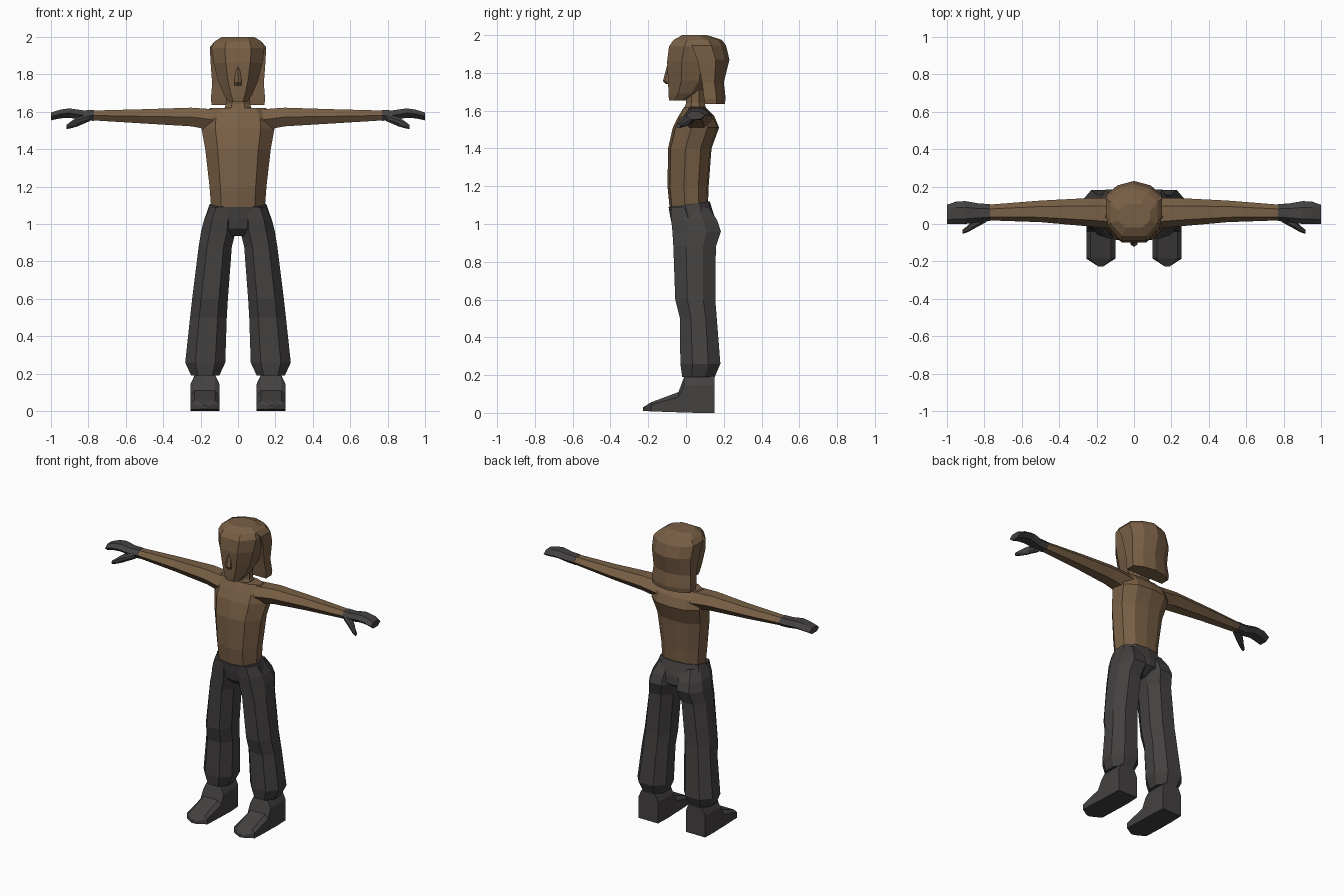
import bpy, bmesh
from mathutils import Vector


def material(name, rgb):
    m = bpy.data.materials.new(name)
    m.diffuse_color = (*rgb, 1)
    return m


BROWN = material("warm brown", (0.19, 0.115, 0.06))
DARK = material("charcoal", (0.058, 0.052, 0.052))

# Cross-section templates in a -1..1 square
OCT = [(-.5, -1), (.5, -1), (1, -.4), (1, .4), (.5, 1), (-.5, 1), (-1, .4), (-1, -.4)]
BODY = [(0, -1), (.62, -.88), (1, -.2), (.92, .5), (.55, .92), (0, 1),
        (-.55, .92), (-.92, .5), (-1, -.2), (-.62, -.88)]
HEX = [(0, -1), (1, -.5), (1, .5), (0, 1), (-1, .5), (-1, -.5)]
DIAMOND = [(-1, 0), (-.55, -.85), (.45, -.85), (1, 0), (.45, .85), (-.55, .85)]
BOX = [(-1, -1), (1, -1), (1, .5), (.7, 1), (-.7, 1), (-1, .5)]
HAIR = [(-1, -1), (1, -1), (1, .15), (.6, .72), (0, 1), (-.6, .72), (-1, .15)]


def loft(name, axis, rings, mat, shape=OCT, side=1, tilt=0):
    """Skin rings (t, a0, a1, b0, b1) placed along an axis; tilt lifts +b of the last ring."""
    bm = bmesh.new()
    loops = []
    for i, (t, a0, a1, b0, b1) in enumerate(rings):
        row = []
        for u, v in shape:
            a = (a0 + a1) / 2 + u * (a1 - a0) / 2
            b = (b0 + b1) / 2 + v * (b1 - b0) / 2
            h = t + (tilt * v if i == len(rings) - 1 else 0)
            p = {'x': (h, a, b), 'y': (a, h, b), 'z': (a, b, h)}[axis]
            row.append(bm.verts.new(Vector((p[0] * side, p[1], p[2]))))
        loops.append(row)
    n = len(shape)
    for r, q in zip(loops, loops[1:]):
        for k in range(n):
            bm.faces.new((r[k], r[(k + 1) % n], q[(k + 1) % n], q[k]))
    bm.faces.new(loops[0])
    bm.faces.new(loops[-1])
    bmesh.ops.recalc_face_normals(bm, faces=bm.faces)
    me = bpy.data.meshes.new(name)
    bm.to_mesh(me)
    bm.free()
    me.materials.append(mat)
    ob = bpy.data.objects.new(name, me)
    bpy.context.collection.objects.link(ob)
    return ob


def sym(rows):
    """Rows (z, half width, front, back) to symmetric rings."""
    return [(z, -w, w, f, b) for z, w, f, b in rows]


# Torso and neck
loft("torso", 'z', sym([(1.07, .142, -.085, .115), (1.2, .152, -.098, .12), (1.4, .175, -.095, .135),
                        (1.51, .195, -.07, .175), (1.57, .19, -.04, .15), (1.62, .15, -.01, .1)]),
     BROWN, BODY)
loft("neck", 'z', sym([(1.58, .085, -.02, .11), (1.64, .065, 0, .1), (1.74, .065, 0, .1)]), BROWN)

# Head, nose and hair
loft("head", 'z', sym([(1.655, .05, -.09, .0), (1.69, .075, -.093, .08), (1.76, .105, -.095, .14),
                       (1.86, .13, -.1, .16), (1.94, .142, -.09, .18), (1.975, .125, -.065, .17),
                       (2.0, .085, -.02, .11)]), BROWN)
loft("nose", 'z', sym([(1.74, .018, -.105, -.07), (1.757, .02, -.122, -.07), (1.84, .009, -.1, -.07)]),
     BROWN, HEX)
loft("hair", 'z', sym([(1.635, .14, .1, .205), (1.665, .145, .095, .21), (1.75, .138, .085, .2),
                       (1.87, .147, .06, .23), (1.945, .15, .03, .212), (1.975, .125, .02, .19),
                       (1.997, .08, .02, .12)]), BROWN, HAIR)

# Trouser seat
loft("trouser_seat", 'z', sym([(.935, .06, -.03, .1), (.975, .16, -.07, .16), (1.03, .178, -.082, .155),
                               (1.105, .153, -.092, .125)]), DARK, BODY, tilt=.015)

for s, tag in ((1, "left"), (-1, "right")):
    # Arm
    loft(tag + "_arm", 'x', [(.08, -.03, .14, 1.48, 1.62), (.25, -.012, .138, 1.513, 1.63),
                             (.5, .01, .125, 1.53, 1.62), (.79, .02, .102, 1.55, 1.61)],
         BROWN, DIAMOND, s)
    # Hand and thumb
    loft(tag + "_hand", 'x', [(.77, .016, .106, 1.546, 1.613), (.83, .01, .11, 1.55, 1.612),
                              (.9, .0, .122, 1.563, 1.622), (.95, .0, .12, 1.56, 1.615),
                              (1.0, .0, .102, 1.55, 1.598)], DARK, DIAMOND, s)
    loft(tag + "_thumb", 'x', [(.79, .01, .06, 1.55, 1.59), (.86, -.028, .02, 1.52, 1.57),
                               (.89, -.045, -.01, 1.512, 1.55), (.915, -.052, -.03, 1.507, 1.53)],
         DARK, OCT, s)
    # Trouser leg
    loft(tag + "_trouser_leg", 'z', [(.19, .1, .25, -.02, .152), (.26, .068, .282, -.03, .182),
                                     (.5, .06, .256, -.032, .163), (.6, .054, .245, -.057, .155),
                                     (.88, .033, .21, -.067, .158), (.96, .012, .197, -.072, .185),
                                     (1.02, .012, .182, -.078, .165), (1.09, .02, .15, -.08, .12)],
         DARK, OCT, s)
    # Shoe: ankle block sloping to a pointed toe
    loft(tag + "_shoe", 'y', [(.152, .105, .25, 0, .195), (.06, .1, .253, 0, .195),
                              (-.01, .1, .253, .002, .19), (-.04, .1, .255, .003, .11),
                              (-.185, .1, .255, .008, .056), (-.227, .165, .19, .011, .03)],
         DARK, BOX, s)
